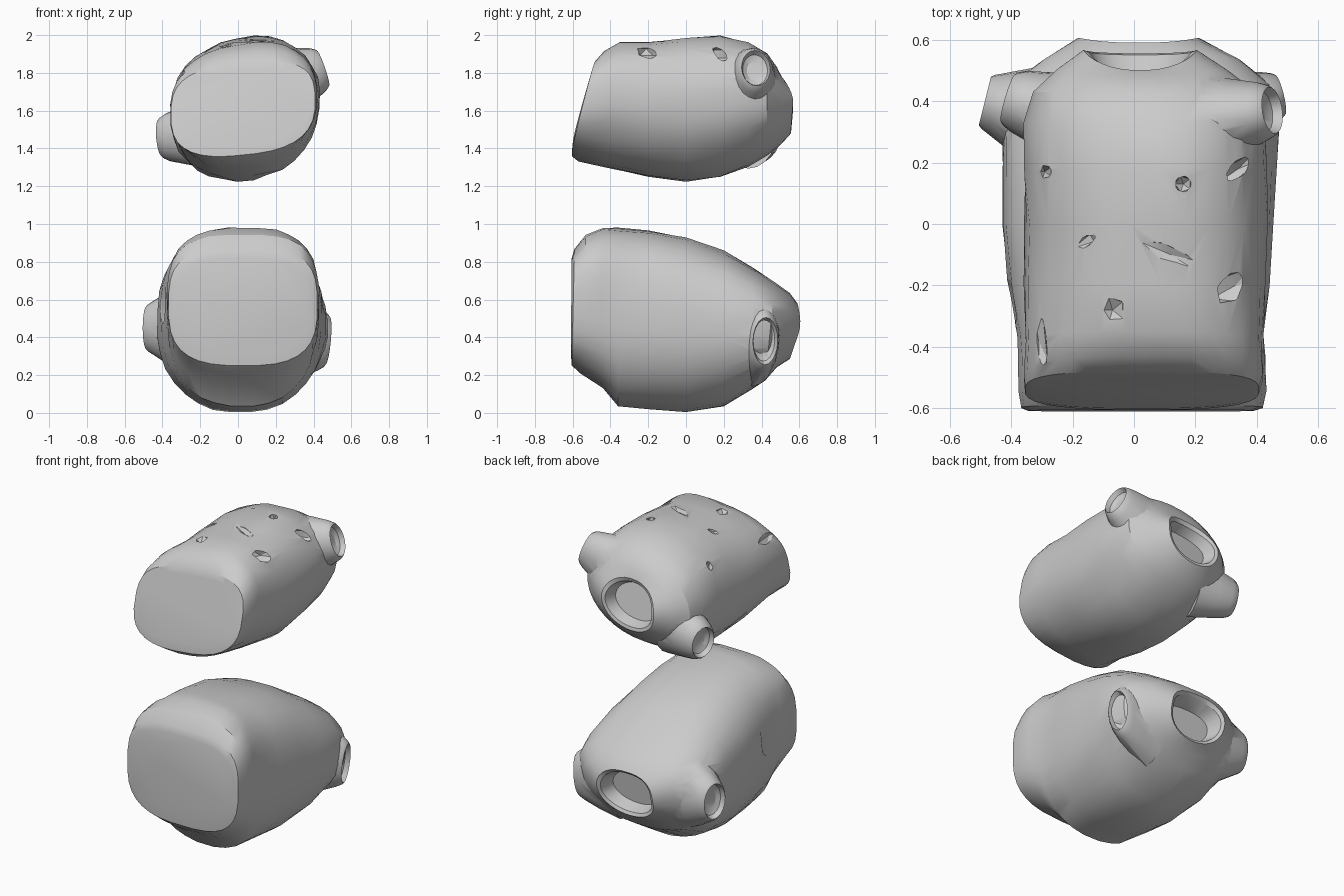
import bpy, bmesh, math, random
from mathutils import Vector, Matrix

if "Cube" in bpy.data.objects:
    bpy.data.objects.remove(bpy.data.objects["Cube"])

random.seed(4)
SIDES = 32


def loft(name, rings):
    """Skin a list of closed rings and cap both ends."""
    bm = bmesh.new()
    vs = [[bm.verts.new(p) for p in r] for r in rings]
    n = len(rings[0])
    for a, b in zip(vs, vs[1:]):
        for i in range(n):
            j = (i + 1) % n
            bm.faces.new((a[i], a[j], b[j], b[i]))
    bm.faces.new(vs[0][::-1])
    bm.faces.new(vs[-1])
    bmesh.ops.recalc_face_normals(bm, faces=bm.faces)
    me = bpy.data.meshes.new(name)
    bm.to_mesh(me)
    bm.free()
    ob = bpy.data.objects.new(name, me)
    bpy.context.collection.objects.link(ob)
    return ob


def section(yb, yt, xl, xr, zb, zt, n, scoop=0.0, shear=0.0, rough=0.0):
    """Rounded-square body slice, y leaning bottom to top, scooped at the neckline."""
    pts = []
    xc, zc, w, h = (xl + xr) / 2, (zb + zt) / 2, (xr - xl) / 2, (zt - zb) / 2
    for i in range(SIDES):
        a = 2 * math.pi * (i + 0.5) / SIDES
        c, s = math.cos(a), math.sin(a)
        e = 2 / (n if s > 0 else max(2.1, n - 0.4))
        u = math.copysign(abs(c) ** e, c)
        v = math.copysign(abs(s) ** e, s)
        j = random.uniform(-rough, rough)
        y = yb + (yt - yb) * (v + 1) / 2 - scoop * max(0, v) ** 1.5
        pts.append(Vector((xc + u * (w + j), y, zc + v * (h + j) + shear * u * w)))
    return pts


def sleeve(tip, axis, ry, rz, flare=2.1, length=0.26):
    """Stub flaring widely into the shoulder, with a dished open end."""
    axis = Vector(axis).normalized()
    side = axis.cross(Vector((0, 0, 1))).normalized()
    up = side.cross(axis)
    tip = Vector(tip)
    prof = [(-length, flare), (-length * 0.5, 1 + (flare - 1) * .55), (-0.04, 1.15),
            (-0.01, 1.0), (0, 0.9), (-0.03, 0.78), (-0.045, 0.5)]
    return loft("sleeve", [
        [tip + axis * d + (side * math.cos(t) * ry + up * math.sin(t) * rz) * k
         for t in [2 * math.pi * i / 20 for i in range(20)]] for d, k in prof])


def cutter(loc, scale, turn=0.0):
    bm = bmesh.new()
    bmesh.ops.create_icosphere(bm, subdivisions=1, radius=1)
    bm.transform(Matrix.Translation(loc) @ Matrix.Rotation(turn, 4, 'Z')
                 @ Matrix.Diagonal((*scale, 1)))
    me = bpy.data.meshes.new("cutter")
    bm.to_mesh(me)
    bm.free()
    ob = bpy.data.objects.new("cutter", me)
    bpy.context.collection.objects.link(ob)
    ob.hide_render = True
    return ob


def combine(body, other, op):
    m = body.modifiers.new("b", 'BOOLEAN')
    m.operation, m.solver, m.object = op, 'EXACT', other
    bpy.context.view_layer.objects.active = body
    bpy.ops.object.modifier_apply(modifier="b")
    bpy.data.objects.remove(other)


def finish(ob):
    bpy.ops.object.select_all(action='DESELECT')
    ob.select_set(True)
    bpy.context.view_layer.objects.active = ob
    bpy.ops.object.shade_smooth_by_angle(angle=math.radians(28))


# lower torso: waist cap at -y, scooped neck at +y
lower_rows = [
    (-.61, -.605, -.345, .39, .32, .82, 3.4), (-.605, -.59, -.368, .42, .25, .87, 3.3),
    (-.56, -.53, -.375, .43, .21, .945, 3.1), (-.44, -.44, -.378, .43, .13, .98, 3),
    (-.36, -.36, -.38, .42, .035, .98, 2.8), (-.2, -.2, -.41, .44, .02, .965, 2.7),
    (0, 0, -.43, .455, .0, .93, 2.6), (.2, .2, -.43, .465, .035, .86, 2.6),
    (.34, .36, -.43, .475, .12, .765, 2.6), (.42, .47, -.41, .45, .17, .69, 2.6),
    (.48, .57, -.30, .35, .24, .635, 2.6, .02), (.55, .65, -.185, .215, .285, .58, 2.5, .06),
    (.54, .64, -.165, .195, .305, .56, 2.5, .07), (.46, .52, -.145, .175, .33, .53, 2.5, .04)]
lower = loft("lower_torso", [section(*r, rough=.003 if 1 < i < 10 else 0)
                             for i, r in enumerate(lower_rows)])
combine(lower, sleeve((-.485, .40, .45), (-1, .25, 0), .09, .125), 'UNION')
combine(lower, sleeve((.475, .42, .38), (1, .25, -.1), .075, .14, 1.9), 'UNION')
# folds near the hem
for loc, sc, t in [((-.41, -.3, .60), (.03, .14, .2), 0), ((.43, -.42, .27), (.04, .12, .05), .1)]:
    combine(lower, cutter(loc, sc, t), 'DIFFERENCE')
finish(lower)

# upper torso: tilted waist cap, rolled shoulders
upper_rows = [
    (-.60, -.49, -.335, .385, 1.42, 1.81, 3.2), (-.605, -.48, -.355, .408, 1.365, 1.85, 3.1),
    (-.57, -.43, -.36, .42, 1.335, 1.91, 2.7), (-.42, -.35, -.355, .42, 1.295, 1.955, 2.5),
    (-.2, -.2, -.355, .43, 1.25, 1.965, 2.3), (0, 0, -.355, .435, 1.23, 1.98, 2.3),
    (.18, .18, -.36, .435, 1.25, 1.99, 2.2), (.33, .33, -.36, .43, 1.305, 1.96, 2.2),
    (.43, .43, -.33, .40, 1.365, 1.90, 2.2), (.50, .51, -.25, .30, 1.42, 1.83, 2.2, .03),
    (.555, .58, -.165, .205, 1.48, 1.78, 2.2, .08), (.55, .57, -.145, .185, 1.50, 1.755, 2.2, .08),
    (.48, .48, -.125, .165, 1.52, 1.725, 2.2, .05)]
upper = loft("upper_torso", [section(*r, shear=.1, rough=.006 if 2 < i < 8 else 0)
                             for i, r in enumerate(upper_rows)])
combine(upper, sleeve((-.41, .41, 1.455), (-1, .3, -.1), .09, .11, 1.7), 'UNION')
combine(upper, sleeve((.45, .37, 1.825), (1, .15, .35), .085, .11, 1.8), 'UNION')
# small pits and torn creases across the chest
for loc, sc, t in [((-.29, .17, 1.84), (.025, .025, .06), 0), ((.16, .13, 1.985), (.03, .03, .04), 0),
                   ((-.07, -.28, 1.965), (.045, .05, .05), 0), ((.12, -.1, 1.985), (.13, .03, .03), -.4),
                   ((-.2, -.08, 1.93), (.1, .025, .03), .5), ((.34, .18, 1.90), (.1, .03, .05), .6),
                   ((.33, -.2, 1.91), (.1, .05, .04), .5), ((-.31, -.38, 1.81), (.03, .12, .05), .1)]:
    combine(upper, cutter(loc, sc, t), 'DIFFERENCE')
finish(upper)
